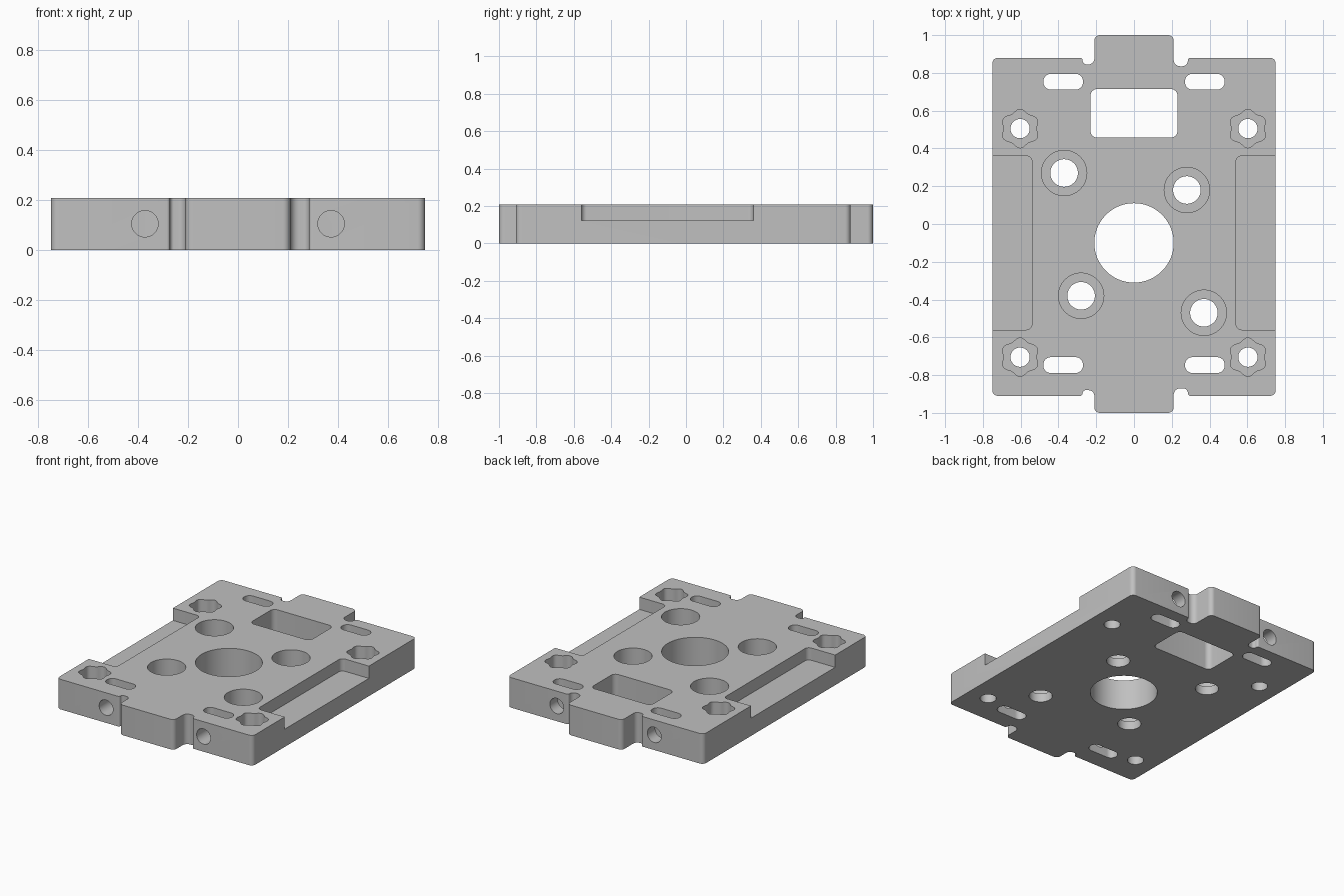
import bpy, bmesh, math
from mathutils import Vector, Matrix

cube = bpy.data.objects.get("Cube")
if cube:
    bpy.data.objects.remove(cube, do_unlink=True)

HEIGHT = 0.208
BELOW, ABOVE = -0.1, 0.4

grey = bpy.data.materials.new("machined grey")
grey.use_nodes = True
colour = (0.53, 0.53, 0.53, 1)
grey.diffuse_color = colour
grey.node_tree.nodes["Principled BSDF"].inputs["Base Color"].default_value = colour


def rounded(corners, steps=8):
    """Polygon from (x, y, radius) corners, each corner replaced by an arc."""
    points = []
    for i, (x, y, r) in enumerate(corners):
        p = Vector((x, y))
        a = (Vector(corners[i - 1][:2]) - p).normalized()
        b = (Vector(corners[(i + 1) % len(corners)][:2]) - p).normalized()
        # every corner is square, so the arc centre lies at r along both edges
        c = p + (a + b) * r
        for k in range(steps + 1):
            t = math.pi / 2 * k / steps
            points.append(c - b * r * math.cos(t) - a * r * math.sin(t))
    return points


def box(x0, x1, y0, y1, r):
    return rounded([(x0, y0, r), (x1, y0, r), (x1, y1, r), (x0, y1, r)])


def ring(x, y, radius, wave=0.0, n=72):
    """Circle, or a six-lobed outline when wave is set."""
    out = []
    for k in range(n):
        t = math.tau * k / n
        r = radius - wave * math.cos(6 * t)
        out.append(Vector((x + r * math.cos(t), y + r * math.sin(t))))
    return out


def prism(name, points, z0, z1):
    bm = bmesh.new()
    face = bm.faces.new([bm.verts.new((p.x, p.y, z0)) for p in points])
    top = bmesh.ops.extrude_face_region(bm, geom=[face])
    verts = [v for v in top["geom"] if isinstance(v, bmesh.types.BMVert)]
    bmesh.ops.translate(bm, verts=verts, vec=(0, 0, z1 - z0))
    bmesh.ops.recalc_face_normals(bm, faces=bm.faces)
    mesh = bpy.data.meshes.new(name)
    bm.to_mesh(mesh)
    bm.free()
    mesh.materials.append(grey)
    obj = bpy.data.objects.new(name, mesh)
    bpy.context.collection.objects.link(obj)
    return obj


# Plate outline with front and back tabs and relief notches beside them
outline = [
    (-0.21, -1, 0.03), (0.21, -1, 0.03),
    (0.21, -0.87, 0.035), (0.285, -0.87, 0.025), (0.285, -0.91, 0.014),
    (0.75, -0.91, 0.03), (0.75, 0.88, 0.03),
    (0.285, 0.88, 0.014), (0.285, 0.835, 0.03), (0.21, 0.835, 0.035),
    (0.21, 1, 0.03), (-0.21, 1, 0.03),
    (-0.21, 0.845, 0.03), (-0.272, 0.845, 0.02), (-0.272, 0.88, 0.014),
    (-0.75, 0.88, 0.03), (-0.75, -0.91, 0.03),
    (-0.272, -0.91, 0.014), (-0.272, -0.88, 0.015), (-0.21, -0.88, 0.03),
]
plate = prism("mounting_plate", rounded(outline), 0, HEIGHT)


def cut(points, z0=BELOW, z1=ABOVE, matrix=None):
    cutter = prism("cutter", points, z0, z1)
    cutter.hide_render = True
    if matrix:
        cutter.data.transform(matrix)
    mod = plate.modifiers.new("cut", 'BOOLEAN')
    mod.operation = 'DIFFERENCE'
    mod.solver = 'EXACT'
    mod.object = cutter
    bpy.ops.object.modifier_apply(modifier=mod.name)
    mesh = cutter.data
    bpy.data.objects.remove(cutter, do_unlink=True)
    bpy.data.meshes.remove(mesh)


bpy.ops.object.select_all(action='DESELECT')
plate.select_set(True)
bpy.context.view_layer.objects.active = plate

# Central bore and rectangular window
cut(ring(0, -0.1, 0.21, n=96))
cut(box(-0.23, 0.23, 0.457, 0.715, 0.035))

# Counterbored holes around the bore
for x, y in ((-0.37, 0.27), (0.28, 0.18), (-0.28, -0.38), (0.37, -0.47)):
    cut(ring(x, y, 0.12), 0.06)
    cut(ring(x, y, 0.073))

for side in (-1, 1):
    # Lobed corner recesses with through holes
    for y in (0.505, -0.705):
        cut(ring(side * 0.603, y, 0.094, 0.008), 0.08)
        cut(ring(side * 0.603, y, 0.051))
    # Side pockets open to the outer edge
    x0, x1 = sorted((side * 0.54, side * 0.9))
    cut(box(x0, x1, -0.56, 0.36, 0.03), 0.123)
    # Slots, each met by a cross-drilled hole from the end face
    x0, x1 = sorted((side * 0.27, side * 0.48))
    for y, end in ((0.753, 1), (-0.747, -1)):
        cut(box(x0, x1, y - 0.042, y + 0.042, 0.04))
        turn = Matrix.Translation((side * 0.373, y, 0.105)) @ Matrix.Rotation(-end * math.pi / 2, 4, 'X')
        cut(ring(0, 0, 0.053, n=48), 0, 0.3, turn)

bpy.ops.object.shade_smooth_by_angle(angle=math.radians(30))
